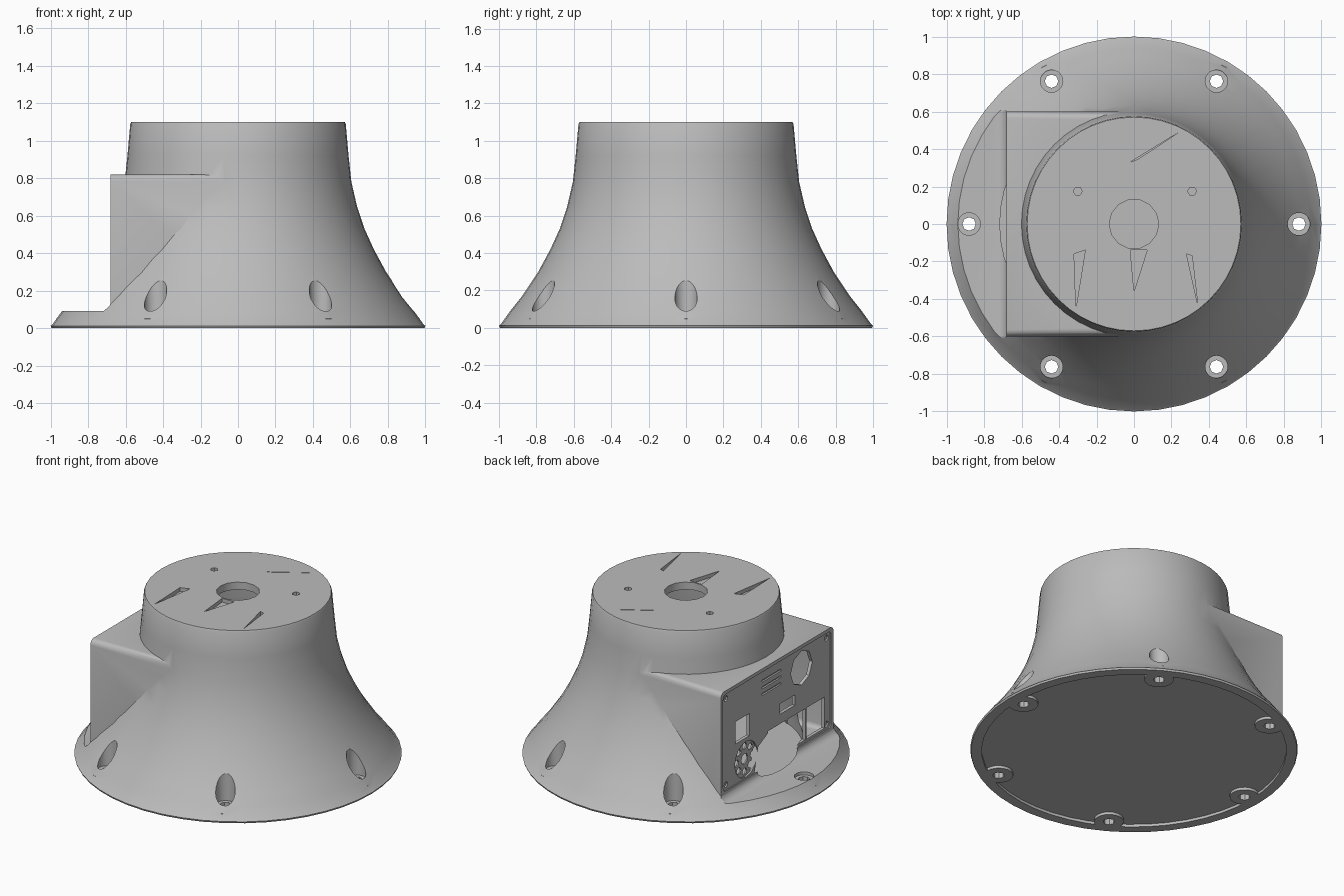
import bpy, bmesh, math
from mathutils import Matrix, Vector

cube = bpy.data.objects.get("Cube")
if cube:
    bpy.data.objects.remove(cube)

grey = bpy.data.materials.new("cast_grey")
grey.use_nodes = True
GREY = (0.5, 0.5, 0.5, 1)
grey.diffuse_color = GREY
grey.node_tree.nodes["Principled BSDF"].inputs["Base Color"].default_value = GREY


def finish(name, bm):
    bmesh.ops.recalc_face_normals(bm, faces=bm.faces)
    mesh = bpy.data.meshes.new(name)
    bm.to_mesh(mesh)
    bm.free()
    mesh.materials.append(grey)
    ob = bpy.data.objects.new(name, mesh)
    bpy.context.collection.objects.link(ob)
    return ob


def revolve(name, profile, segs=48):
    """Solid of revolution from (radius, z) points."""
    bm = bmesh.new()
    rings = [[bm.verts.new((r * math.cos(a), r * math.sin(a), z))
              for a in (math.tau * i / segs for i in range(segs))] for r, z in profile]
    for low, high in zip(rings, rings[1:]):
        for i in range(segs):
            j = (i + 1) % segs
            bm.faces.new((low[i], low[j], high[j], high[i]))
    bm.faces.new(rings[0])
    bm.faces.new(rings[-1])
    return finish(name, bm)


def prism(name, points, vec):
    """Polygon of 3D points extruded along a vector."""
    bm = bmesh.new()
    face = bm.faces.new([bm.verts.new(p) for p in points])
    new = bmesh.ops.extrude_face_region(bm, geom=[face])["geom"]
    moved = [v for v in new if isinstance(v, bmesh.types.BMVert)]
    bmesh.ops.translate(bm, verts=moved, vec=vec)
    return finish(name, bm)


def cylinder(name, x, y, r, z0, z1, segs=20):
    ob = revolve(name, [(r, z0), (r, z1)], segs)
    ob.data.transform(Matrix.Translation((x, y, 0)))
    return ob


def panel_prism(name, points, x0=-0.8, x1=-0.6):
    """Extrude (y, z) points along x."""
    return prism(name, [(x0, y, z) for y, z in points], Vector((x1 - x0, 0, 0)))


def panel_box(name, y, z, w, h, **kw):
    return panel_prism(name, [(y - w / 2, z - h / 2), (y + w / 2, z - h / 2),
                              (y + w / 2, z + h / 2), (y - w / 2, z + h / 2)], **kw)


def panel_round(name, y, z, r, segs=16, **kw):
    return panel_prism(name, [(y + r * math.cos(math.tau * i / segs),
                               z + r * math.sin(math.tau * i / segs)) for i in range(segs)], **kw)


def round_rect(half, z0, z1, r):
    """Rounded (y, z) outline, four arc steps per corner."""
    pts = []
    corners = [(half - r, z1 - r, 0), (r - half, z1 - r, 1),
               (r - half, z0 + r, 2), (half - r, z0 + r, 3)]
    for cy, cz, quarter in corners:
        for k in range(5):
            a = math.pi / 2 * (quarter + k / 4)
            pts.append((cy + r * math.cos(a), cz + r * math.sin(a)))
    return pts


def boolean(target, tool, op="DIFFERENCE"):
    mod = target.modifiers.new("cut", "BOOLEAN")
    mod.operation = op
    mod.solver = "EXACT"
    mod.object = tool
    bpy.context.view_layer.objects.active = target
    bpy.ops.object.modifier_apply(modifier=mod.name)
    bpy.data.objects.remove(tool)


# Flared housing
body = revolve("housing", [(0.995, 0), (1, 0.012), (0.99, 0.02), (0.94, 0.09), (0.88, 0.165),
                           (0.79, 0.3), (0.725, 0.42), (0.675, 0.53), (0.635, 0.65),
                           (0.605, 0.78), (0.59, 0.92), (0.575, 1.09), (0.57, 1.1)])

# Connector box, with its face and foot flange trimmed flat
boolean(body, panel_prism("box", round_rect(0.6, 0.09, 0.82, 0.035), x0=-0.85, x1=0), "UNION")
R = 0.05
fillet = [(-0.68 - R + R * math.sin(a), 0.09 + R - R * math.cos(a))
          for a in (math.pi / 2 * k / 5 for k in range(6))]
outline = [(-1.2, 0.09)] + fillet + [(-0.68, 0.95), (-1.2, 0.95)]
boolean(body, prism("trim", [(x, -0.605, z) for x, z in outline], Vector((0, 1.21, 0))))

# Hollow inside
boolean(body, revolve("cavity", [(0.72, 0.04), (0.7, 0.3), (0.6, 0.55), (0.55, 0.8), (0.53, 1.05)]))
boolean(body, panel_prism("box_cavity", round_rect(0.55, 0.13, 0.78, 0.03), x0=-0.65, x1=-0.1))

# Recessed underside with bolt bosses
boolean(body, cylinder("underside", 0, 0, 0.93, -0.1, 0.018, 48))
bolts = [(0.88 * math.cos(math.radians(a)), 0.88 * math.sin(math.radians(a)))
         for a in range(0, 360, 60)]
for x, y in bolts:
    boolean(body, cylinder("boss", x, y, 0.09, 0, 0.05), "UNION")

# Counterbored bolt holes
for x, y in bolts:
    boolean(body, cylinder("pocket", x, y, 0.06, 0.07, 0.5))
    boolean(body, cylinder("bolt_hole", x, y, 0.036, -0.1, 0.2, 8))

# Centre bore, screw holes and slits in the top
boolean(body, cylinder("bore", 0, 0, 0.132, 0.9, 1.2, 14))
for x in (-0.3, 0.31):
    boolean(body, cylinder("screw_hole", x, 0.175, 0.024, 1.075, 1.2, 6))
slits = [[(-0.32, -0.16), (-0.26, -0.14), (-0.31, -0.45)],
         [(0.28, -0.16), (0.31, -0.17), (0.34, -0.43)],
         [(-0.02, 0.33), (0.02, 0.345), (0.24, 0.49)],
         [(-0.02, -0.14), (0.07, -0.14), (0, -0.36)]]
for tri in slits:
    boolean(body, prism("slit", [(x, y, 1.075) for x, y in tri], Vector((0, 0, 0.1))))

# Connector panel: shallow inset face, sockets, vents and corner screws
boolean(body, panel_prism("inset", round_rect(0.575, 0.145, 0.797, 0.03), x1=-0.672))
for y in (-0.42, -0.215, -0.01):
    boolean(body, panel_box("socket", y, 0.265, 0.19, 0.21))
boolean(body, panel_round("round_port", -0.27, 0.66, 0.115, 8))
boolean(body, panel_box("square_port", 0.36, 0.49, 0.15, 0.15))
boolean(body, panel_box("small_port", -0.12, 0.47, 0.16, 0.07))
for k in range(3):
    boolean(body, panel_box("vent", 0.05, 0.64 + 0.045 * k, 0.2, 0.014, x1=-0.66))
for y in (-0.535, 0.535):
    for z in (0.18, 0.76):
        boolean(body, panel_round("panel_screw", y, z, 0.02, 8, x1=-0.66))

# Round plug seat with a ring of pins
boolean(body, panel_round("plug_seat", 0.32, 0.27, 0.12, x1=-0.66))
for i in range(8):
    a = math.tau * i / 8
    boolean(body, panel_round("pin_hole", 0.32 + 0.085 * math.cos(a),
                              0.27 + 0.085 * math.sin(a), 0.024, 6))
boolean(body, panel_round("key_hole", 0.32, 0.27, 0.035, 8))

# Smooth shading with crisp edges
bpy.ops.object.select_all(action="DESELECT")
body.select_set(True)
bpy.context.view_layer.objects.active = body
bpy.ops.object.shade_smooth_by_angle(angle=math.radians(30))
